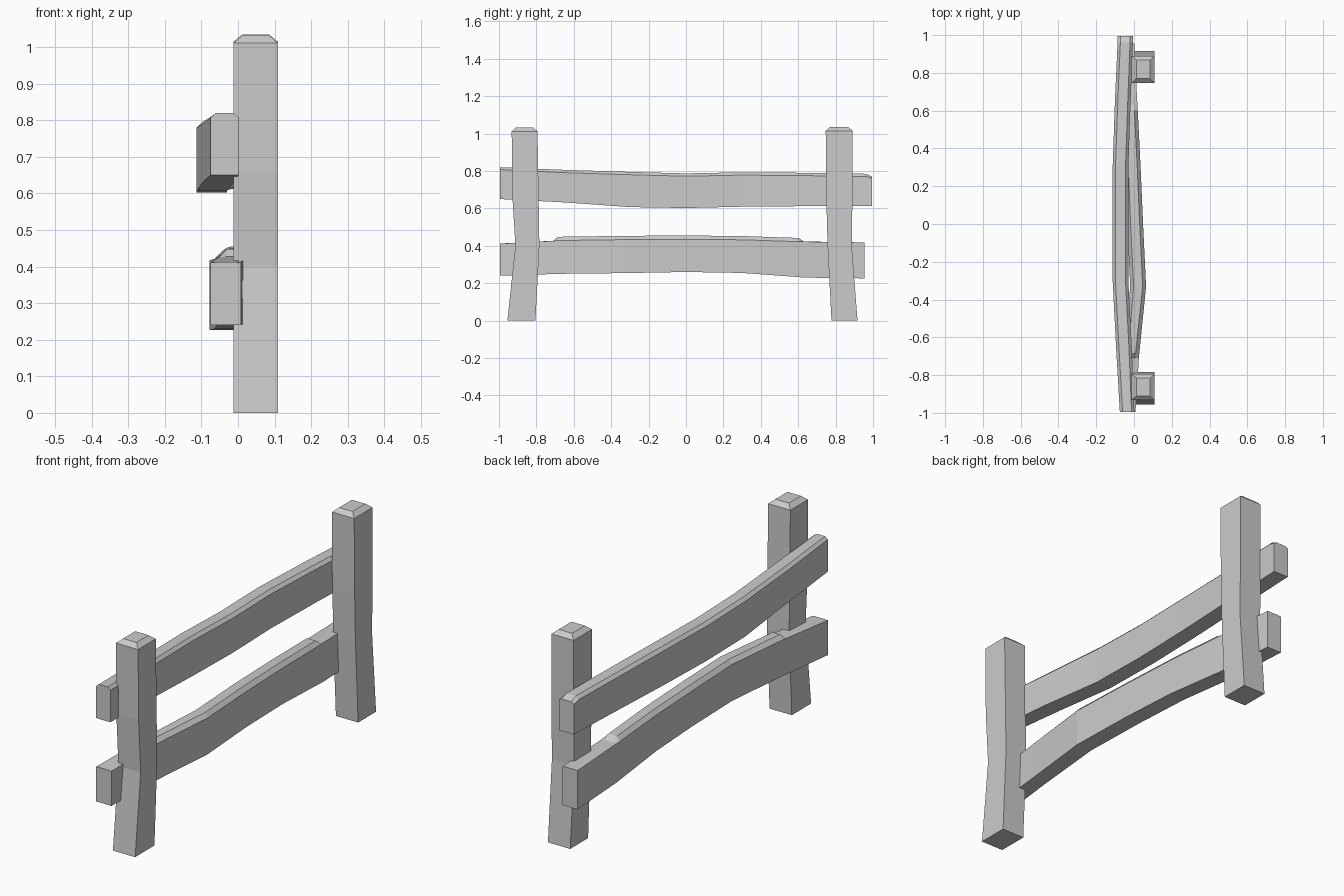
import bpy, bmesh

grey = bpy.data.materials.new("plain grey")
grey.diffuse_color = (0.6, 0.6, 0.6, 1)


def loft(name, rings):
    """Skin a list of equal-length rings into a closed, flat-shaded solid."""
    bm = bmesh.new()
    loops = [[bm.verts.new(p) for p in ring] for ring in rings]
    for a, b in zip(loops, loops[1:]):
        for i in range(len(a)):
            j = (i + 1) % len(a)
            bm.faces.new((a[i], a[j], b[j], b[i]))
    bm.faces.new(loops[0])
    bm.faces.new(loops[-1])
    bmesh.ops.recalc_face_normals(bm, faces=bm.faces)
    mesh = bpy.data.meshes.new(name)
    bm.to_mesh(mesh)
    bm.free()
    mesh.materials.append(grey)
    bpy.context.collection.objects.link(bpy.data.objects.new(name, mesh))


def post(name, levels):
    """Levels are (z, y0, y1, inset in x)."""
    loft(name, [[(-0.012 + c, y0, z), (0.109 - c, y0, z),
                 (0.109 - c, y1, z), (-0.012 + c, y1, z)]
                for z, y0, y1, c in levels])


def rail(name, stations):
    """Stations are (y, x0, x1, bottom, top, chamfer width, chamfer height)."""
    loft(name, [[(x0, y, b), (x1, y, b), (x1, y, t - h), (x1 - w, y, t),
                 (x0 + w, y, t), (x0, y, t - h)]
                for y, x0, x1, b, t, w, h in stations])


# Slightly crooked posts with chamfered caps
post("front_post", [(0, -0.955, -0.805, 0), (0.4, -0.912, -0.784, 0),
                    (0.66, -0.928, -0.788, 0), (1.012, -0.932, -0.794, 0),
                    (1.032, -0.910, -0.816, 0.024)])
post("back_post", [(0, 0.778, 0.917, 0), (0.4, 0.757, 0.886, 0),
                   (0.66, 0.750, 0.890, 0), (1.015, 0.747, 0.890, 0),
                   (1.035, 0.769, 0.868, 0.024)])

# Sagging upper rail, chamfered along its full length
rail("upper_rail", [
    (-0.995, -0.075, 0.002, 0.650, 0.820, 0.015, 0.012),
    (-0.65, -0.095, -0.012, 0.632, 0.806, 0.015, 0.015),
    (-0.30, -0.113, -0.030, 0.607, 0.795, 0.015, 0.015),
    (0.0, -0.113, -0.030, 0.602, 0.787, 0.015, 0.015),
    (0.30, -0.113, -0.030, 0.609, 0.793, 0.015, 0.015),
    (0.65, -0.101, -0.018, 0.612, 0.790, 0.015, 0.015),
    (0.96, -0.087, -0.006, 0.612, 0.785, 0.015, 0.015),
    (0.995, -0.087, -0.005, 0.612, 0.770, 0.015, 0.008)])

# Arched lower rail, with a raised chamfered ridge between the posts
rail("lower_rail", [
    (-0.995, -0.075, 0.008, 0.240, 0.412, 0.015, 0.001),
    (-0.71, -0.052, 0.026, 0.249, 0.427, 0.018, 0.001),
    (-0.685, -0.050, 0.028, 0.250, 0.448, 0.020, 0.020),
    (-0.33, -0.020, 0.064, 0.254, 0.453, 0.018, 0.020),
    (0.0, -0.036, 0.048, 0.260, 0.455, 0.018, 0.020),
    (0.30, -0.048, 0.035, 0.255, 0.452, 0.018, 0.020),
    (0.60, -0.062, 0.020, 0.233, 0.442, 0.018, 0.020),
    (0.63, -0.063, 0.018, 0.230, 0.423, 0.016, 0.001),
    (0.955, -0.078, 0.002, 0.226, 0.418, 0.015, 0.001)])
